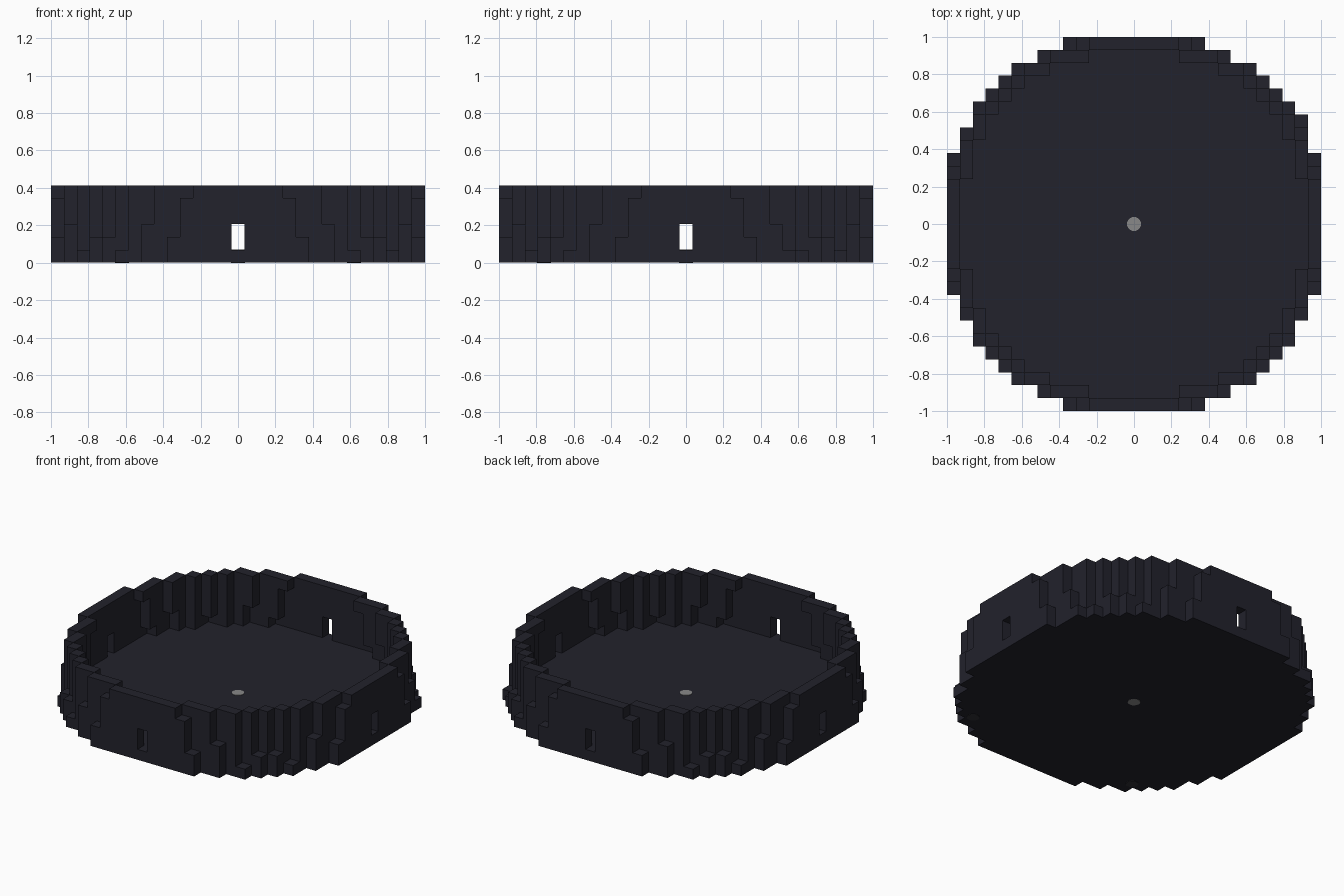
import bpy
import bmesh
from mathutils import Vector

cube = bpy.data.objects.get("Cube")
if cube:
    bpy.data.objects.remove(cube, do_unlink=True)

UNIT = 2 / 29                                  # block size
LIMITS = [228, 223, 219, 215, 213, 209]        # squared radius of each layer, bottom up
AXES = [Vector(v) for v in ((1, 0, 0), (0, 1, 0), (0, 0, 1))]


def material(name, colour):
    mat = bpy.data.materials.new(name)
    mat.use_nodes = True
    mat.diffuse_color = (*colour, 1)
    mat.node_tree.nodes["Principled BSDF"].inputs["Base Color"].default_value = (*colour, 1)
    return mat


def add_object(name, bm, mat):
    mesh = bpy.data.meshes.new(name)
    bm.to_mesh(mesh)
    bm.free()
    mesh.materials.append(mat)
    bpy.context.collection.objects.link(bpy.data.objects.new(name, mesh))


def build_blocks(name, cells, occupied, mat):
    """Skin a set of blocks, leaving out faces between touching blocks."""
    bm = bmesh.new()
    for cell in cells:
        centre = Vector((cell[0], cell[1], cell[2] + 0.5))
        for i, axis in enumerate(AXES):
            u, v = AXES[(i + 1) % 3], AXES[(i + 2) % 3]
            for side in (1, -1):
                near = tuple(int(c + side * a) for c, a in zip(cell, axis))
                if near in occupied:
                    continue
                ring = [u + v, v - u, -u - v, u - v][::side]
                bm.faces.new([bm.verts.new((centre + (axis * side + r) / 2) * UNIT)
                              for r in ring])
    bmesh.ops.remove_doubles(bm, verts=bm.verts, dist=UNIT / 100)
    add_object(name, bm, mat)


def build_disc(name, x, y, bottom, top, mat):
    bm = bmesh.new()
    bmesh.ops.create_cone(bm, cap_ends=True, segments=16, radius1=0.038,
                          radius2=0.038, depth=top - bottom)
    bmesh.ops.translate(bm, verts=bm.verts, vec=(x, y, (top + bottom) / 2))
    add_object(name, bm, mat)


def inside(x, y, layer):
    return x * x + y * y <= LIMITS[layer]


def is_wall(x, y, layer):
    near = ((x + 1, y), (x - 1, y), (x, y + 1), (x, y - 1))
    return inside(x, y, layer) and not all(inside(a, b, layer) for a, b in near)


def is_window(x, y, layer):
    return layer in (1, 2) and (x == 0 or y == 0)


charcoal = material("charcoal", (0.016, 0.016, 0.025))
grey = material("mid grey", (0.25, 0.25, 0.25))
dark_grey = material("dark grey", (0.03, 0.03, 0.035))

# Solid floor and hollow stepped wall with four window slots
span = range(-14, 15)
floor = {(x, y, 0) for x in span for y in span if inside(x, y, 0)} | {(13, 8, 0)}
wall = {(x, y, k) for k in range(1, len(LIMITS)) for x in span for y in span
        if is_wall(x, y, k) and not is_window(x, y, k)}
build_blocks("floor", floor, floor | wall, charcoal)
build_blocks("stepped_wall", wall, floor | wall, charcoal)

# Centre plug and small pads under the front
build_disc("centre_plug", 0, 0, -0.002, UNIT + 0.002, grey)
for side, label in ((1, "left"), (-1, "right")):
    build_disc(label + "_pad", side * 9 * UNIT, -11 * UNIT, -0.002, 0.005, dark_grey)
